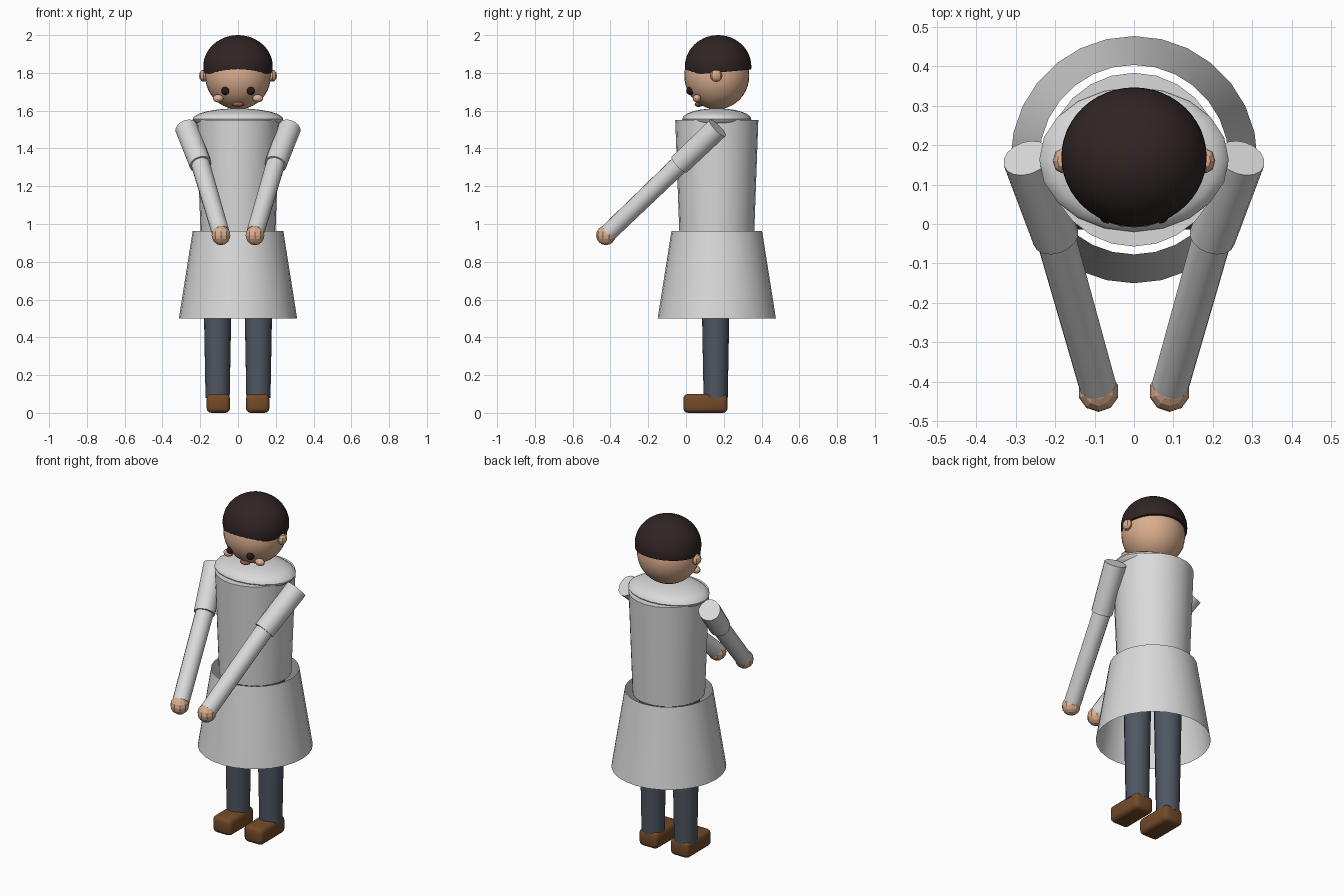
import bpy, bmesh, math
from mathutils import Vector, Matrix

cube = bpy.data.objects.get("Cube")
if cube:
    bpy.data.objects.remove(cube, do_unlink=True)

CY = 0.163  # body axis


def material(name, rgb):
    m = bpy.data.materials.new(name)
    m.use_nodes = True
    m.diffuse_color = (*rgb, 1)
    bsdf = next(n for n in m.node_tree.nodes if n.type == 'BSDF_PRINCIPLED')
    bsdf.inputs["Base Color"].default_value = (*rgb, 1)
    return m


CLOTH = material("white_cloth", (0.70, 0.70, 0.70))
SKIN = material("skin", (0.70, 0.42, 0.27))
HAIR = material("dark_hair", (0.030, 0.018, 0.018))
TROUSERS = material("slate_trousers", (0.078, 0.095, 0.125))
LEATHER = material("brown_leather", (0.17, 0.068, 0.022))
EYE = material("dark_eye", (0.020, 0.012, 0.010))
LIP = material("brown_lip", (0.28, 0.11, 0.055))


def finish(name, bm, mat, angle=40):
    bmesh.ops.recalc_face_normals(bm, faces=bm.faces)
    mesh = bpy.data.meshes.new(name)
    bm.to_mesh(mesh)
    bm.free()
    mesh.materials.append(mat)
    ob = bpy.data.objects.new(name, mesh)
    bpy.context.collection.objects.link(ob)
    bpy.ops.object.select_all(action='DESELECT')
    ob.select_set(True)
    bpy.context.view_layer.objects.active = ob
    bpy.ops.object.shade_smooth_by_angle(angle=math.radians(angle))
    return ob


def tube(name, a, b, ra, rb, mat, sides=24, caps=True):
    """Tapered cylinder from point a to point b."""
    a, b = Vector(a), Vector(b)
    d = b - a
    rot = Vector((0, 0, 1)).rotation_difference(d).to_matrix().to_4x4()
    bm = bmesh.new()
    bmesh.ops.create_cone(bm, cap_ends=caps, segments=sides, radius1=ra, radius2=rb,
                          depth=d.length, matrix=Matrix.Translation((a + b) / 2) @ rot)
    return finish(name, bm, mat)


def ball(name, centre, size, mat, u=24, v=16, angle=40, cut=None):
    """Ellipsoid, optionally trimmed below a plane (point, normal)."""
    bm = bmesh.new()
    bmesh.ops.create_uvsphere(bm, u_segments=u, v_segments=v, radius=1,
                              matrix=Matrix.Translation(centre) @ Matrix.Diagonal((*size, 1)))
    if cut:
        bmesh.ops.bisect_plane(bm, geom=bm.verts[:] + bm.edges[:] + bm.faces[:],
                               plane_co=cut[0], plane_no=cut[1], clear_inner=True)
        bmesh.ops.holes_fill(bm, edges=[e for e in bm.edges if e.is_boundary])
    return finish(name, bm, mat, angle)


# Clothing: torso, flared open skirt of the coat, shoulder yoke
tube("torso", (0, CY, 0.945), (0, CY, 1.55), 0.198, 0.22, CLOTH)
tube("coat_skirt", (0, CY, 0.5), (0, CY, 0.963), 0.313, 0.24, CLOTH, 28, caps=False)
ball("shoulder_yoke", (0, CY, 1.555), (0.24, 0.183, 0.057), CLOTH, 20, 12)

# Head and trimmed hair cap
ball("head", (0, CY, 1.785), (0.174, 0.172, 0.178), SKIN, 32, 20)
ball("hair", (0, 0.17, 1.833), (0.184, 0.176, 0.167), HAIR, 48, 28,
     cut=((0, 0.17, 1.802), (0, -0.09, 1)))
ball("mouth", (0, 0.068, 1.634), (0.032, 0.022, 0.014), LIP, 12, 8)

for side, s in (("left", 1), ("right", -1)):
    # Face details
    ball(side + "_ear", (s * 0.182, 0.16, 1.785), (0.024, 0.032, 0.032), SKIN, 8, 6, 20)
    ball(side + "_eye", (s * 0.067, 0.022, 1.705), (0.021, 0.021, 0.022), EYE, 12, 8)
    ball(side + "_cheek", (s * 0.105, 0.058, 1.665), (0.029, 0.022, 0.021), SKIN, 10, 8)

    # Arm reaching forward and inward
    shoulder = (s * 0.272, 0.167, 1.508)
    elbow = (s * 0.198, -0.035, 1.315)
    wrist = (s * 0.092, -0.41, 0.955)
    tube(side + "_upper_sleeve", shoulder, elbow, 0.061, 0.059, CLOTH, 16)
    tube(side + "_forearm_sleeve", elbow, wrist, 0.050, 0.047, CLOTH, 16)
    ball(side + "_hand", (s * 0.09, -0.424, 0.94), (0.052, 0.052, 0.052), SKIN, 10, 8, 20)

    # Leg and rounded shoe
    tube(side + "_leg", (s * 0.108, 0.157, 0.08), (s * 0.108, 0.157, 0.945),
         0.064, 0.080, TROUSERS, 16)
    bm = bmesh.new()
    bmesh.ops.create_cube(bm, size=1, matrix=Matrix.Translation((s * 0.104, 0.103, 0.05))
                          @ Matrix.Diagonal((0.124, 0.234, 0.1, 1)))
    bmesh.ops.bevel(bm, geom=bm.edges[:], offset=0.025, segments=3, profile=0.5,
                    affect='EDGES')
    finish(side + "_shoe", bm, LEATHER)
